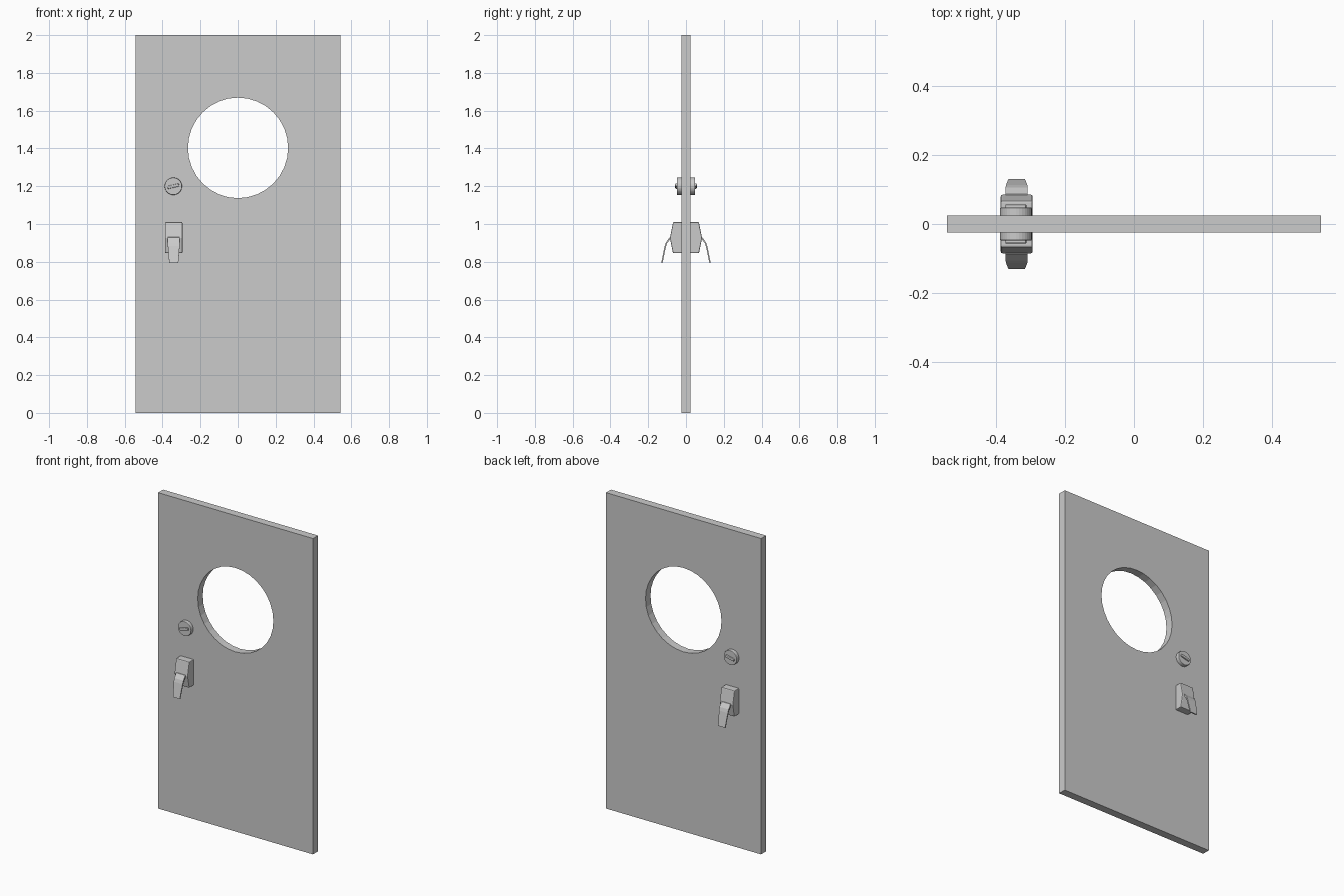
import bpy, bmesh, math
from mathutils import Matrix

if "Cube" in bpy.data.objects:
    bpy.data.objects.remove(bpy.data.objects["Cube"])

HX = -0.341  # shared x position of the lock and handle


def finish(name, bm, bevel=0.0):
    """Turn a front-side bmesh into an object mirrored to the back of the door."""
    bmesh.ops.recalc_face_normals(bm, faces=bm.faces)
    me = bpy.data.meshes.new(name)
    bm.to_mesh(me)
    bm.free()
    ob = bpy.data.objects.new(name, me)
    bpy.context.collection.objects.link(ob)
    if bevel:
        b = ob.modifiers.new("bevel", 'BEVEL')
        b.width, b.segments = bevel, 2
        b.limit_method, b.angle_limit = 'ANGLE', math.radians(50)
    m = ob.modifiers.new("mirror", 'MIRROR')
    m.use_axis = (False, True, False)
    m.use_mirror_merge = False
    return ob


def prism(points, half_width):
    """Extrude a (y, z) profile along x; half_width(z) gives the taper."""
    bm = bmesh.new()
    sides = [[bm.verts.new((HX + s * half_width(i), y, z))
              for i, (y, z) in enumerate(points)] for s in (-1, 1)]
    n = len(points)
    for ring in sides:
        bm.faces.new(ring)
    for i in range(n):
        j = (i + 1) % n
        bm.faces.new((sides[0][i], sides[0][j], sides[1][j], sides[1][i]))
    return bm


# Door panel with a round window opening
cu = bpy.data.curves.new("door_panel", 'CURVE')
cu.dimensions, cu.fill_mode, cu.extrude = '2D', 'BOTH', 0.025
outline = [(-0.543, 0), (0.543, 0), (0.543, 2), (-0.543, 2)]
window = [(0.266 * math.cos(a), 1.403 + 0.266 * math.sin(a))
          for a in (math.tau * i / 32 for i in range(32))]
for pts in (outline, window):
    sp = cu.splines.new('POLY')
    sp.points.add(len(pts) - 1)
    for p, (x, z) in zip(sp.points, pts):
        p.co = (x, z, 0, 1)
    sp.use_cyclic_u = True
    sp.use_smooth = False
door = bpy.data.objects.new("door_panel", cu)
door.rotation_euler.x = math.pi / 2
bpy.context.collection.objects.link(door)
bpy.context.view_layer.objects.active = door
door.select_set(True)
bpy.ops.object.convert(target='MESH')

# Round lock plate
to_lock = Matrix.Translation((HX - 0.002, 0, 1.2))
bm = bmesh.new()
bmesh.ops.create_cone(bm, cap_ends=True, segments=32, radius1=0.046, radius2=0.046, depth=0.028,
                      matrix=to_lock @ Matrix.Translation((0, -0.034, 0)) @ Matrix.Rotation(math.pi / 2, 4, 'X'))
finish("lock_plate", bm, 0.003)

# Thumb-turn bar, slightly tilted
bm = bmesh.new()
bmesh.ops.create_cube(bm, size=1, matrix=to_lock @ Matrix.Rotation(math.radians(-13), 4, 'Y')
                      @ Matrix.Translation((0, -0.048, 0)) @ Matrix.Diagonal((0.062, 0.018, 0.016, 1)))
finish("lock_turn", bm, 0.004)

# Handle housing with a ridged front
housing = [(-0.02, 1.01), (-0.068, 1.01), (-0.085, 0.925), (-0.069, 0.846), (-0.02, 0.846)]
finish("handle_housing", prism(housing, lambda i: 0.0465), 0.005)

# Bent lever, tapering to its tip
outer = [(-0.078, 0.932), (-0.087, 0.929), (-0.106, 0.903), (-0.113, 0.883), (-0.131, 0.794)]
inner = [(-0.124, 0.793), (-0.106, 0.88), (-0.099, 0.899), (-0.083, 0.92), (-0.076, 0.922)]
widths = [0.032, 0.032, 0.032, 0.031, 0.024]
widths += widths[::-1]
finish("handle_lever", prism(outer + inner, lambda i: widths[i]))
